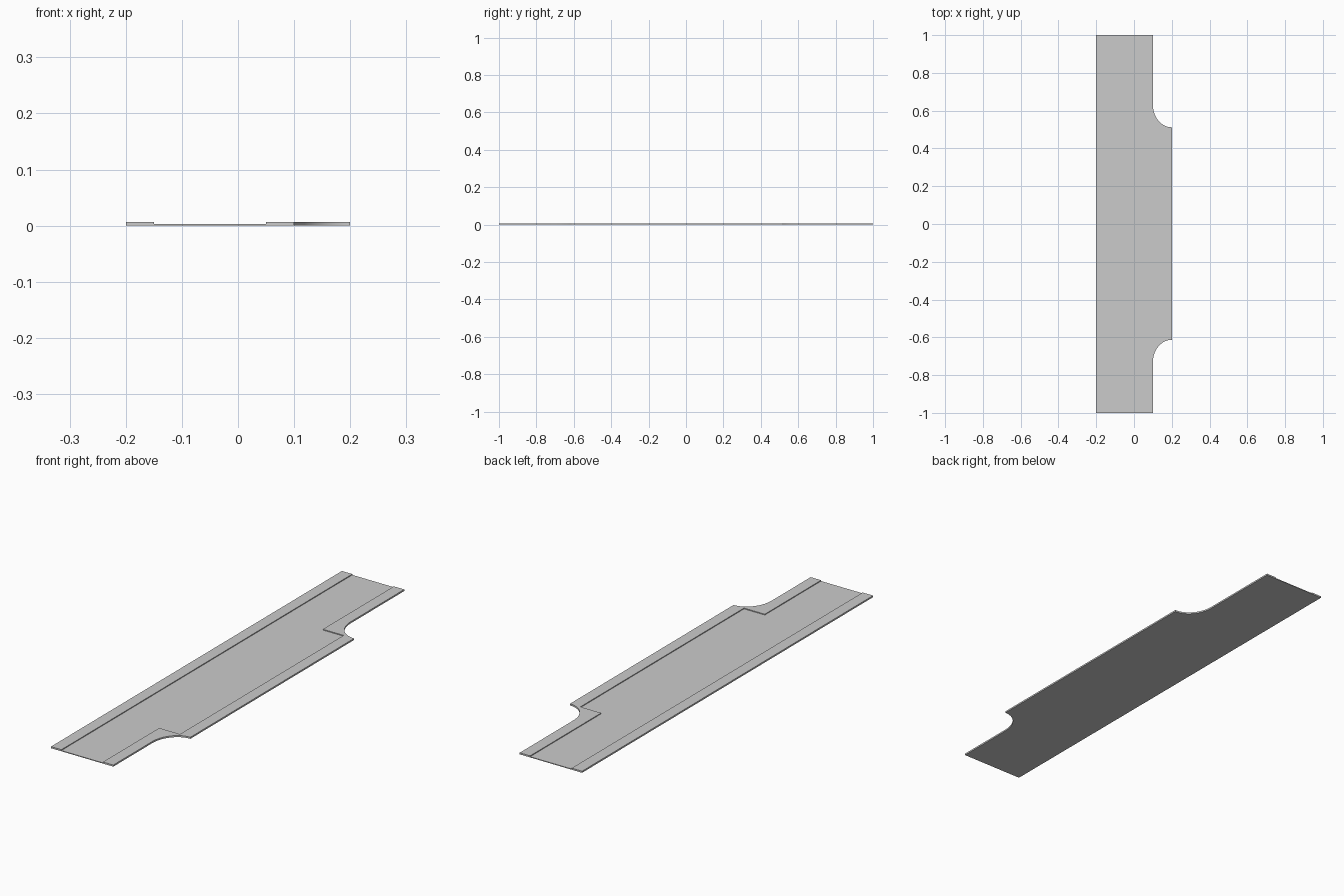
import bpy, bmesh, math

if "Cube" in bpy.data.objects:
    bpy.data.objects.remove(bpy.data.objects["Cube"])

HEIGHT, FLOOR = 0.007, 0.0033
NOTCH_BACK, NOTCH_FRONT = 0.512, -0.613   # where the wide middle section ends
RX, RY = 0.10, 0.12                       # concave corner radii
SEGS = 24


def prism(name, outline, z0, z1):
    """Closed solid made by raising an xy outline from z0 to z1."""
    bm = bmesh.new()
    face = bm.faces.new([bm.verts.new((x, y, z0)) for x, y in outline])
    top = bmesh.ops.extrude_face_region(bm, geom=[face], use_keep_orig=True)
    moved = [v for v in top["geom"] if isinstance(v, bmesh.types.BMVert)]
    bmesh.ops.translate(bm, verts=moved, vec=(0, 0, z1 - z0))
    bmesh.ops.recalc_face_normals(bm, faces=bm.faces)
    mesh = bpy.data.meshes.new(name)
    bm.to_mesh(mesh)
    bm.free()
    obj = bpy.data.objects.new(name, mesh)
    bpy.context.collection.objects.link(obj)
    return obj


def scoop(y_end, side):
    """Quarter ellipse from the wide edge (x=0.2) to the narrow edge (x=0.1)."""
    pts = []
    for i in range(SEGS + 1):
        a = math.pi / 2 * i / SEGS
        pts.append((0.2 - RX * math.sin(a), y_end + side * RY * (1 - math.cos(a))))
    return pts


# Board outline with two concave corners on the right side
outline = [(-0.2, 1), (-0.2, -1), (0.1, -1)]
outline += scoop(NOTCH_FRONT, -1)[::-1] + scoop(NOTCH_BACK, 1) + [(0.1, 1)]
board = prism("channel_board", outline, 0, HEIGHT)

# Channel sunk into the top, open at both ends, stepped along the right rim
channel = [(-0.15, 1.1), (-0.15, -1.1), (0.05, -1.1), (0.05, NOTCH_FRONT),
           (0.15, NOTCH_FRONT), (0.15, NOTCH_BACK), (0.05, NOTCH_BACK), (0.05, 1.1)]
cutter = prism("channel_cutter", channel, FLOOR, 0.05)
cutter.hide_render = True
cutter.hide_set(True)
cut = board.modifiers.new("channel", "BOOLEAN")
cut.operation, cut.solver, cut.object = "DIFFERENCE", "EXACT", cutter

# Smooth the scooped walls, keep the rest crisp
bpy.context.view_layer.objects.active = board
board.select_set(True)
bpy.ops.object.modifier_apply(modifier=cut.name)
bpy.data.objects.remove(cutter, do_unlink=True)
bpy.ops.object.shade_smooth_by_angle(angle=math.radians(30))
